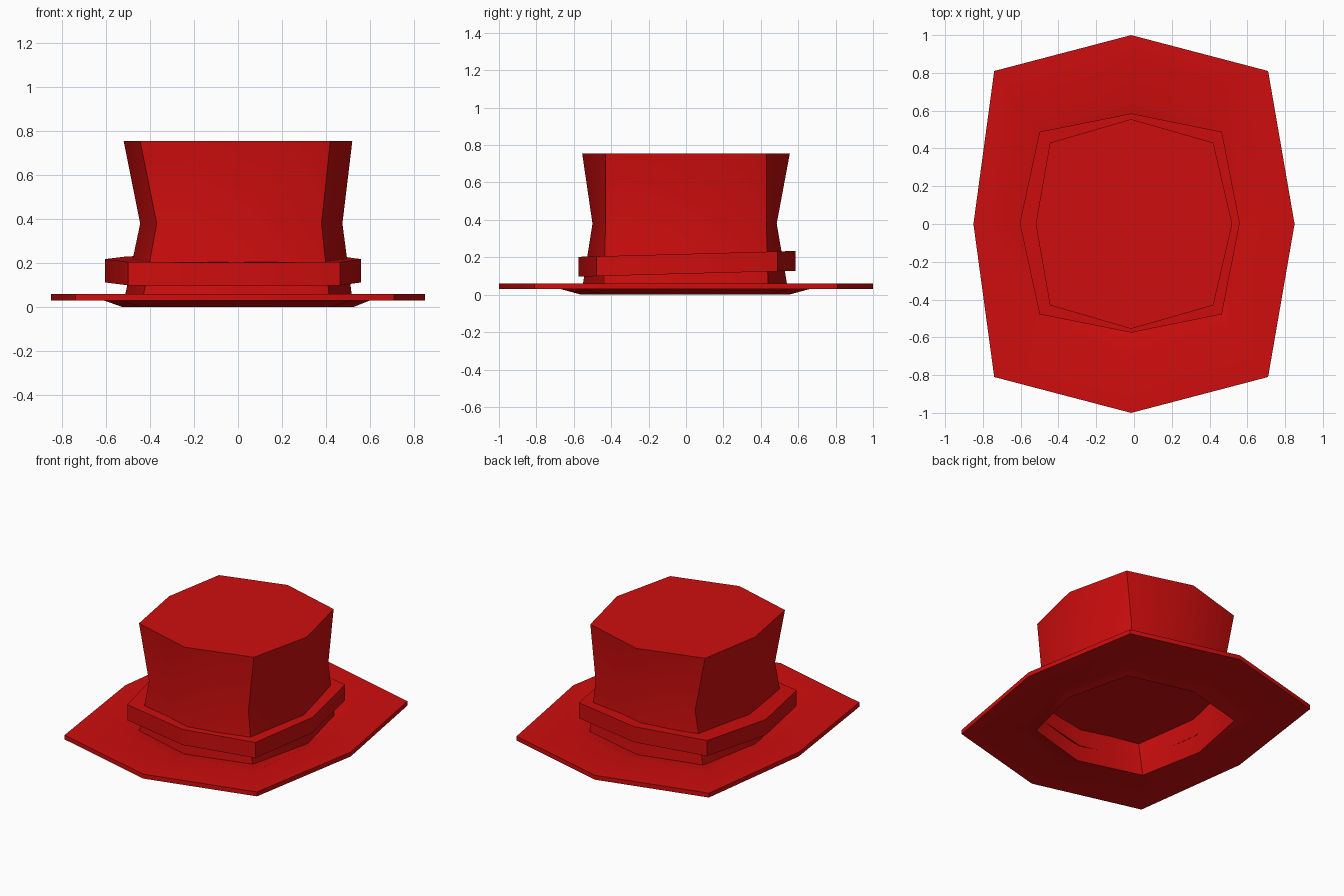
import bpy
import bmesh
import math

default_cube = bpy.data.objects.get("Cube")
if default_cube:
    bpy.data.objects.remove(default_cube, do_unlink=True)

RED = (0.62, 0.004, 0.004, 1.0)
red = bpy.data.materials.new("red_felt")
red.use_nodes = True
red.diffuse_color = RED
bsdf = red.node_tree.nodes["Principled BSDF"]
bsdf.inputs["Base Color"].default_value = RED
bsdf.inputs["Roughness"].default_value = 0.8


def ring(z, left, right, front, back, corner_left, corner_right, corner_y,
         tilt=0.0, shift=0.0):
    """Eight points, counter-clockwise: four axis points and four corners."""
    cx = -0.015
    flat = [
        (right, shift), (corner_right, shift + corner_y), (cx, back),
        (corner_left, shift + corner_y), (left, shift),
        (corner_left, shift - corner_y), (cx, front),
        (corner_right, shift - corner_y),
    ]
    return [(x, y, z + tilt * y) for x, y in flat]


def loft(name, rings, cap_top=False):
    """Skin a stack of rings, optionally closing the last one."""
    bm = bmesh.new()
    loops = [[bm.verts.new(p) for p in r] for r in rings]
    for low, high in zip(loops, loops[1:]):
        for i in range(len(low)):
            j = (i + 1) % len(low)
            bm.faces.new((low[i], low[j], high[j], high[i]))
    if cap_top:
        bm.faces.new(loops[-1])
    mesh = bpy.data.meshes.new(name)
    bm.to_mesh(mesh)
    bm.free()
    mesh.materials.append(red)
    obj = bpy.data.objects.new(name, mesh)
    bpy.context.collection.objects.link(obj)
    bpy.ops.object.select_all(action="DESELECT")
    obj.select_set(True)
    bpy.context.view_layer.objects.active = obj
    bpy.ops.object.shade_smooth_by_angle(angle=math.radians(40))
    return obj


# Crown: hollow below, pinched at the waist, closed on top
loft("crown", [
    ring(0.0, -0.525, 0.525, -0.56, 0.55, -0.44, 0.42, 0.44),
    ring(0.38, -0.445, 0.475, -0.50, 0.485, -0.37, 0.38, 0.43),
    ring(0.755, -0.52, 0.52, -0.555, 0.555, -0.445, 0.42, 0.43),
], cap_top=True)

# Brim: thin plate that dips towards the crown
opening = (-0.525, 0.525, -0.56, 0.55, -0.44, 0.42, 0.44)
bend = (-0.61, 0.60, -0.67, 0.66, -0.54, 0.52, 0.55)
rim = (-0.85, 0.85, -1.0, 1.0, -0.74, 0.71, 0.81)
loft("brim", [
    ring(0.0, *opening), ring(0.03, *bend), ring(0.03, *rim),
    ring(0.06, *rim), ring(0.06, *bend), ring(0.03, *opening),
])

# Hat band: slightly tilted; its closed top also forms the inner ceiling
snug = (-0.50, 0.51, -0.54, 0.53, -0.425, 0.41, 0.44)
band = (-0.605, 0.56, -0.575, 0.585, -0.50, 0.465, 0.483)
loft("hat_band", [
    ring(0.112, *snug, tilt=0.027),
    ring(0.112, *band, tilt=0.027, shift=0.005),
    ring(0.218, *band, tilt=0.027, shift=0.005),
], cap_top=True)
